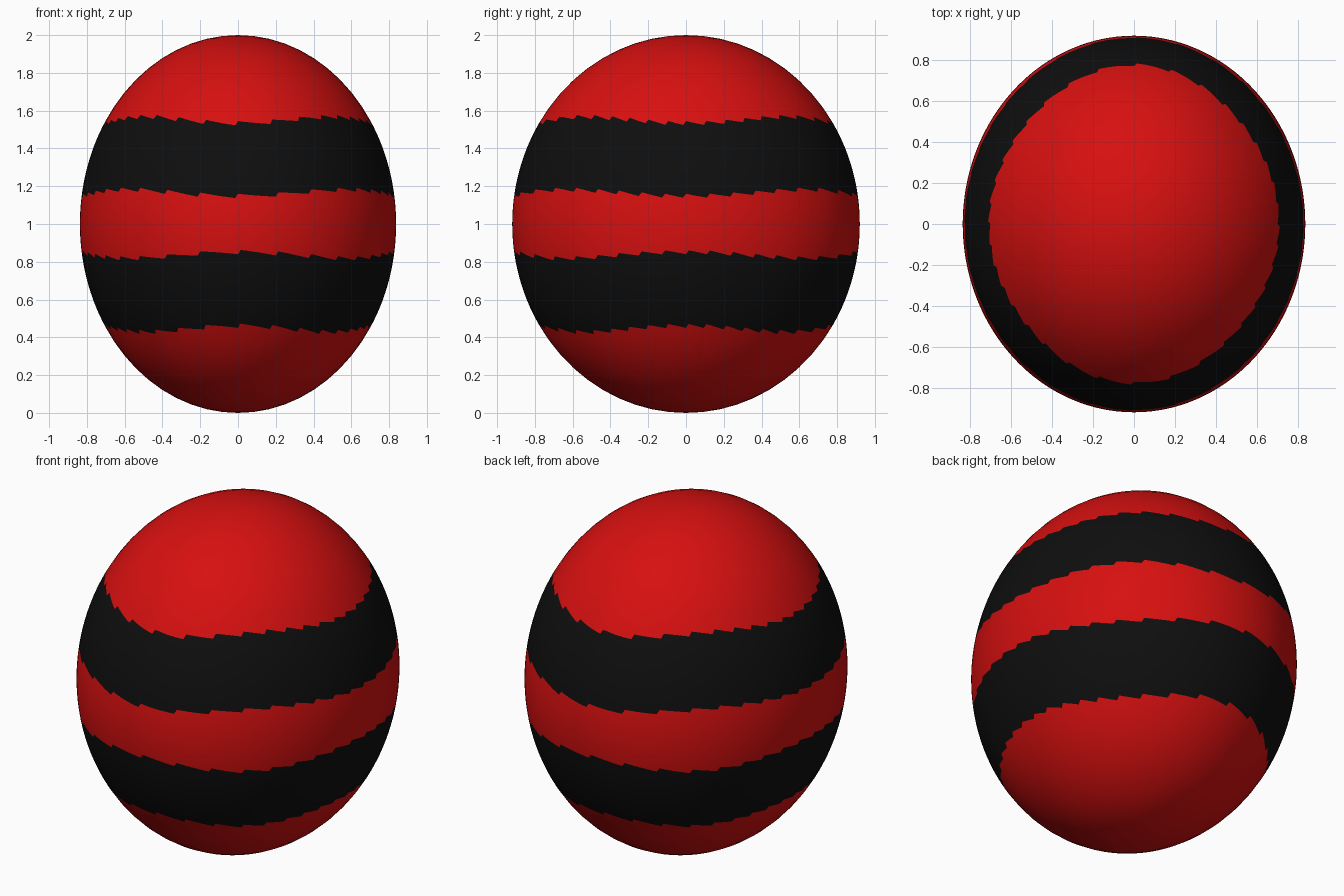
import bpy
import bmesh
from math import sin, cos, acos, pi

cube = bpy.data.objects.get("Cube")
if cube:
    bpy.data.objects.remove(cube)

RADIUS_X, RADIUS_Y = 0.837, 0.92
COLUMNS, ROWS = 360, 10


def material(name, rgb):
    mat = bpy.data.materials.new(name)
    mat.use_nodes = True
    mat.diffuse_color = (*rgb, 1)
    mat.node_tree.nodes["Principled BSDF"].inputs["Base Color"].default_value = (*rgb, 1)
    return mat


def ragged(a):
    """Uneven stripe edge: a slow swell plus small teeth, longer at front and back."""
    phase = (36 * a - 6 * sin(2 * a)) / (2 * pi)
    return -0.017 * cos(4 * a) + 0.024 * (0.5 - phase % 1)


def polar_angles(a):
    """Angles from the top pole, with rows lying on each stripe edge."""
    heights = (0.55 + ragged(a), 0.165 + ragged(a),
               -0.165 - ragged(-a), -0.555 - ragged(-a))
    stops = [0] + [acos(h) for h in heights] + [pi]
    return [s + (e - s) * i / ROWS
            for s, e in zip(stops, stops[1:]) for i in range(ROWS)][1:]


# Egg-shaped body, lathed column by column
bm = bmesh.new()
top = bm.verts.new((0, 0, 2))
bottom = bm.verts.new((0, 0, 0))
columns = []
for c in range(COLUMNS):
    a = 2 * pi * c / COLUMNS
    columns.append([bm.verts.new((RADIUS_X * sin(t) * sin(a),
                                  -RADIUS_Y * sin(t) * cos(a), 1 + cos(t)))
                    for t in polar_angles(a)])

for c, left in enumerate(columns):
    right = columns[(c + 1) % COLUMNS]
    bm.faces.new((top, left[0], right[0]))
    bm.faces.new((bottom, right[-1], left[-1]))
    for r in range(len(left) - 1):
        face = bm.faces.new((left[r], left[r + 1], right[r + 1], right[r]))
        # Every second band is a dark stripe
        face.material_index = ((r + 1) // ROWS) % 2

for face in bm.faces:
    face.smooth = True

mesh = bpy.data.meshes.new("striped_body")
bm.to_mesh(mesh)
bm.free()
mesh.materials.append(material("red", (0.68, 0.005, 0.005)))
mesh.materials.append(material("black", (0.0045, 0.0045, 0.0045)))
body = bpy.data.objects.new("striped_body", mesh)
bpy.context.collection.objects.link(body)
